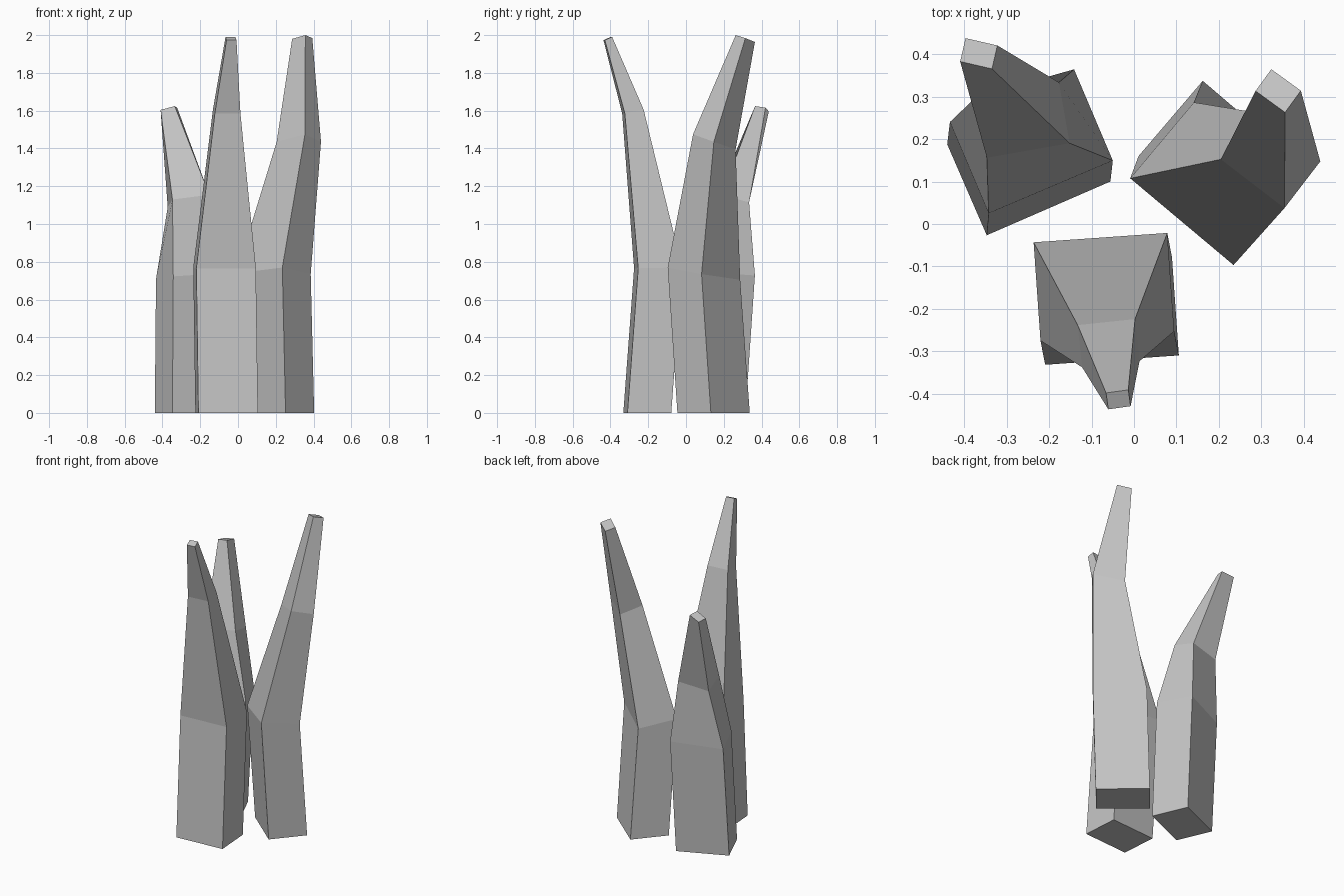
import bpy
import bmesh
from math import radians
from mathutils import Matrix, Vector

cube = bpy.data.objects.get("Cube")
if cube:
    bpy.data.objects.remove(cube)

stone = bpy.data.materials.new("plain grey")
stone.use_nodes = True
GREY = (0.55, 0.55, 0.55, 1)
stone.diffuse_color = GREY
stone.node_tree.nodes["Principled BSDF"].inputs["Base Color"].default_value = GREY

DEPTH_RATIO = 0.735
CORNERS = ((-1, -1), (1, -1), (1, 1), (-1, 1))


def ring(bm, x, y, z, yaw, width, rise_across, rise_inward):
    """Four corners of a turned, slightly tilted rectangle."""
    turn = Matrix.Rotation(radians(yaw), 3, "Z")
    across = turn @ Vector((width, 0, rise_across)) / 2
    inward = turn @ Vector((0, width * DEPTH_RATIO, rise_inward)) / 2
    centre = Vector((x, y, z))
    return [bm.verts.new(centre + a * across + b * inward) for a, b in CORNERS]


def spire(name, sections):
    """Square-sided spire lofted through its sections, capped at both ends."""
    bm = bmesh.new()
    rings = [ring(bm, *s) for s in sections]
    for low, high in zip(rings, rings[1:]):
        for i in range(4):
            j = (i + 1) % 4
            bm.faces.new((low[i], low[j], high[j], high[i]))
    bm.faces.new(rings[0][::-1])
    bm.faces.new(rings[-1])
    bmesh.ops.recalc_face_normals(bm, faces=bm.faces)
    mesh = bpy.data.meshes.new(name)
    bm.to_mesh(mesh)
    bm.free()
    mesh.materials.append(stone)
    bpy.context.collection.objects.link(bpy.data.objects.new(name, mesh))


# Sections: x, y, z, yaw, width, rise across, rise inward
spire("front_spire", [
    (-.06, -.205, 0, 4, .316, 0, 0),
    (-.071, -.148, .768, 4, .316, 0, .005),
    (-.06, -.281, 1.595, 6, .136, 0, .02),
    (-.037, -.414, 1.982, 8, .053, 0, .017),
])
spire("back_left_spire", [
    (.207, .146, 0, 139.5, .317, 0, 0),
    (.188, .095, .737, 140, .318, -.03, .035),
    (.322, .15, 1.435, 142.5, .189, -.04, .04),
    (.34, .314, 1.982, 144, .086, -.02, .016),
])
spire("back_right_spire", [
    (-.248, .144, 0, 203.5, .318, 0, 0),
    (-.242, .195, .725, 203, .318, -.02, .015),
    (-.262, .245, 1.122, 190, .198, -.025, .04),
    (-.366, .402, 1.61, 167, .077, -.02, .008),
])
